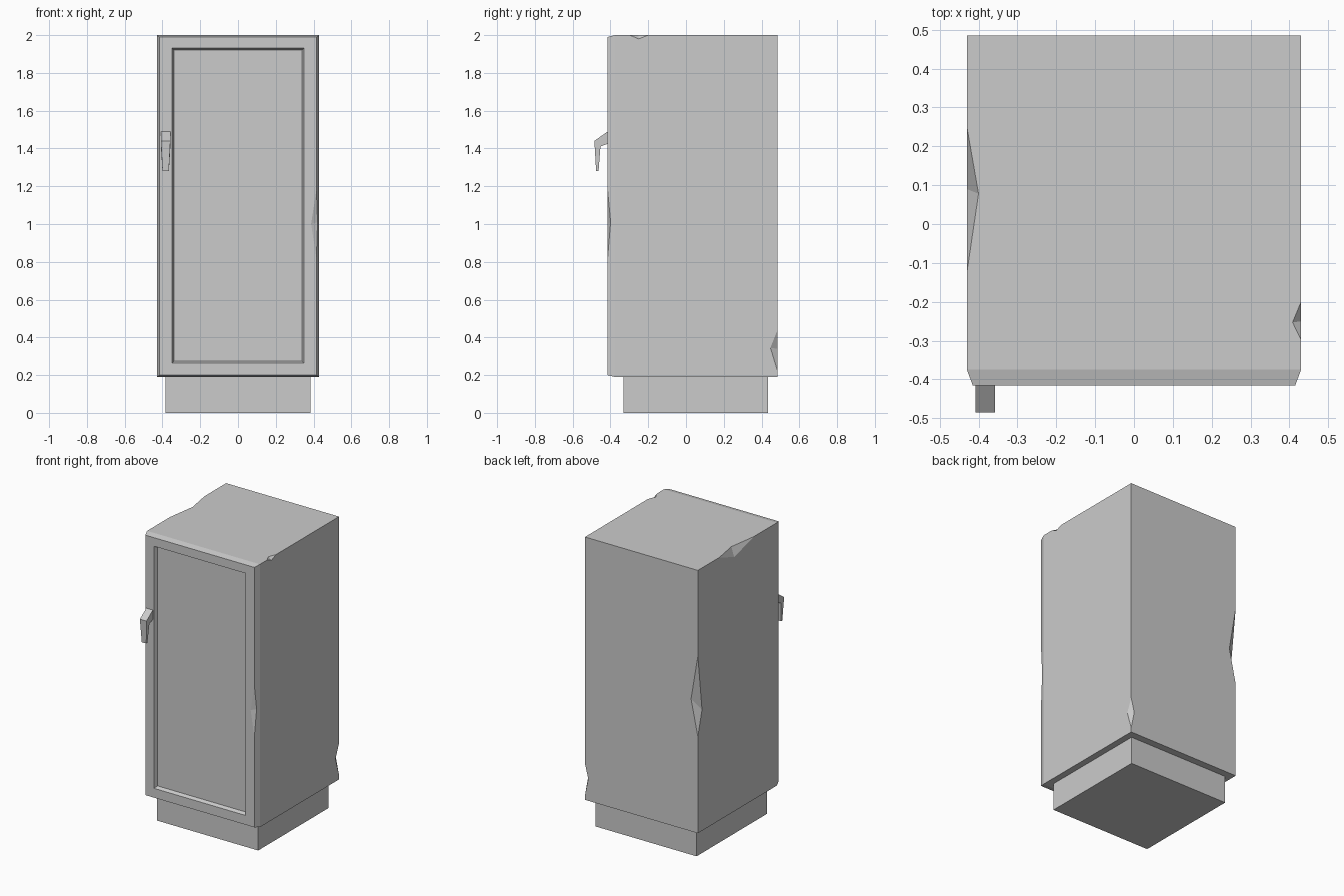
import bpy, bmesh
from mathutils import Vector

if "Cube" in bpy.data.objects:
    bpy.data.objects.remove(bpy.data.objects["Cube"])


def finish(name, bm):
    bmesh.ops.recalc_face_normals(bm, faces=bm.faces)
    mesh = bpy.data.meshes.new(name)
    bm.to_mesh(mesh)
    bm.free()
    obj = bpy.data.objects.new(name, mesh)
    bpy.context.collection.objects.link(obj)
    return obj


def loft(name, rings):
    """Skin a list of equal-length point rings and cap both ends."""
    bm = bmesh.new()
    loops = [[bm.verts.new(p) for p in ring] for ring in rings]
    n = len(loops[0])
    for a, b in zip(loops, loops[1:]):
        for i in range(n):
            j = (i + 1) % n
            bm.faces.new((a[i], a[j], b[j], b[i]))
    bm.faces.new(loops[0])
    bm.faces.new(loops[-1])
    return finish(name, bm)


def rect(x, y, z0, z1):
    return [(-x, y, z0), (x, y, z0), (x, y, z1), (-x, y, z1)]


def chip(obj, a, b, p, q, ext=0.25):
    """Cut a wedge from an edge: a, b lie on the edge, p, q on its two faces."""
    a, b, p, q = map(Vector, (a, b, p, q))
    m = (p + q) / 2
    pts = (a + (a - m) * ext, b + (b - m) * ext,
           p + (p - q) * ext, q + (q - p) * ext)
    bm = bmesh.new()
    vs = [bm.verts.new(v) for v in pts]
    for tri in ((0, 1, 2), (0, 1, 3), (0, 2, 3), (1, 2, 3)):
        bm.faces.new([vs[i] for i in tri])
    cutter = finish("chip_cutter", bm)
    cutter.hide_render = True
    mod = obj.modifiers.new("chip", 'BOOLEAN')
    mod.operation = 'DIFFERENCE'
    mod.solver = 'EXACT'
    mod.object = cutter
    bpy.context.view_layer.objects.active = obj
    bpy.ops.object.modifier_apply(modifier=mod.name)
    bpy.data.objects.remove(cutter)


# Cabinet: box, bevelled front rim and recessed front panel
cabinet = loft("cabinet", [
    rect(0.43, 0.485, 0.19, 2.0),
    rect(0.43, -0.375, 0.19, 2.0),
    rect(0.415, -0.415, 0.2, 1.99),
    rect(0.349, -0.415, 0.264, 1.931),
    rect(0.339, -0.39, 0.274, 1.921),
])

# Worn chips: top left, top right, back left, back right, front right edges
chip(cabinet, (-.43, -.125, 2), (-.43, .25, 2), (-.40, .078, 2), (-.43, .09, 1.94))
chip(cabinet, (.43, -.298, 2), (.43, -.2, 2), (.408, -.253, 2), (.43, -.25, 1.98))
chip(cabinet, (-.43, .485, .855), (-.43, .485, 1.41), (-.378, .485, 1.10), (-.43, .44, 1.024))
chip(cabinet, (.43, .485, .22), (.43, .485, .44), (.405, .485, .34), (.43, .447, .345))
chip(cabinet, (.415, -.415, .82), (.415, -.415, 1.18), (.387, -.415, 1.0), (.421, -.399, 1.01))

# Plinth
loft("plinth", [rect(0.385, -0.33, 0, 0.19), rect(0.385, 0.435, 0, 0.19)])

# Handle: bent lever narrowing toward the tip (y, z, half width)
profile = [(-.41, 1.493, .025), (-.485, 1.44, .025), (-.476, 1.28, .017),
           (-.463, 1.28, .017), (-.453, 1.41, .025), (-.41, 1.427, .025)]
loft("handle", [[(-0.383 + s * w, y, z) for y, z, w in profile] for s in (-1, 1)])
